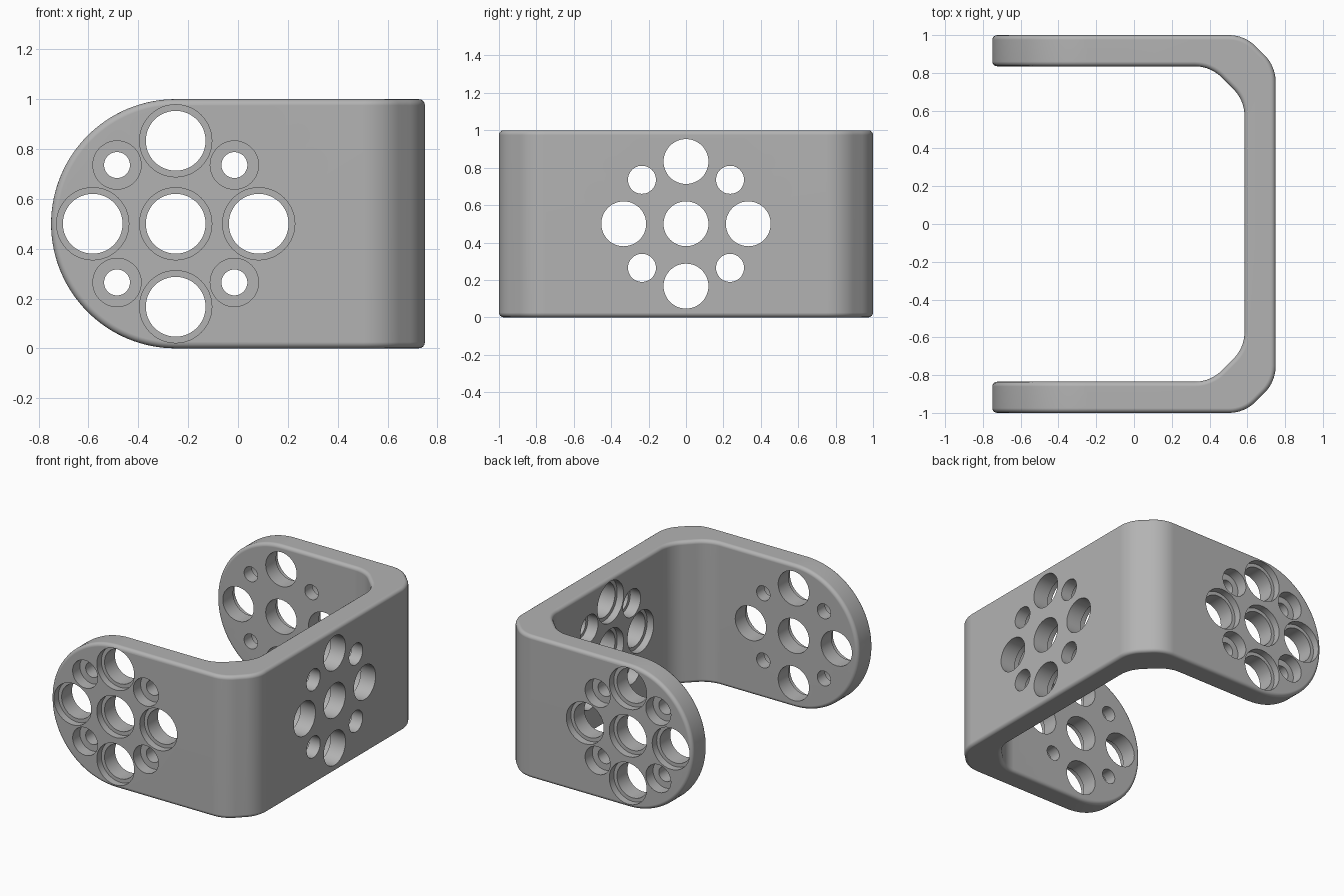
import bpy, bmesh, math
from mathutils import Vector

cube = bpy.data.objects.get("Cube")
if cube:
    bpy.data.objects.remove(cube)

mat = bpy.data.materials.new("plain grey")
mat.use_nodes = True
grey = (0.45, 0.45, 0.45, 1)
mat.diffuse_color = grey
mat.node_tree.nodes["Principled BSDF"].inputs["Base Color"].default_value = grey


def make_object(name, bm):
    bmesh.ops.recalc_face_normals(bm, faces=bm.faces)
    mesh = bpy.data.meshes.new(name)
    bm.to_mesh(mesh)
    bm.free()
    mesh.materials.append(mat)
    obj = bpy.data.objects.new(name, mesh)
    bpy.context.collection.objects.link(obj)
    return obj


def prism(name, points, depth):
    """Extrude a closed outline along a vector."""
    bm = bmesh.new()
    face = bm.faces.new([bm.verts.new(p) for p in points])
    new = bmesh.ops.extrude_face_region(bm, geom=[face])["geom"]
    moved = [v for v in new if isinstance(v, bmesh.types.BMVert)]
    bmesh.ops.translate(bm, verts=moved, vec=depth)
    return make_object(name, bm)


def rounded_path(points, radius, steps=8):
    """Round the inner corners of an open 2D path."""
    out = [points[0]]
    for a, b, c in zip(points, points[1:], points[2:]):
        d1, d2 = (b - a).normalized(), (c - b).normalized()
        turn = d1.angle(d2)
        start = b - d1 * radius * math.tan(turn / 2)
        side = (d2 - d1 * d1.dot(d2)).normalized()
        for i in range(steps + 1):
            t = turn * i / steps
            out.append(start + d1 * radius * math.sin(t)
                       + side * radius * (1 - math.cos(t)))
    return out + [points[-1]]


def channel_side(end_x, wall_x, wall_y, cut):
    """One side of the channel outline, with chamfered corners."""
    half = [(end_x, wall_y), (wall_x - cut, wall_y), (wall_x, wall_y - cut)]
    pts = half + [(x, -y) for x, y in reversed(half)]
    return rounded_path([Vector(p) for p in pts], 0.2)


def apply(obj, kind, **settings):
    mod = obj.modifiers.new(kind.title(), kind)
    for key, value in settings.items():
        setattr(mod, key, value)
    bpy.ops.object.modifier_apply(modifier=mod.name)


def boolean(obj, cutter, operation):
    apply(obj, "BOOLEAN", object=cutter, operation=operation, solver="EXACT")
    bpy.data.objects.remove(cutter)


# Bent channel, cut to its side silhouette with rounded arm ends
outline = channel_side(-0.75, 0.75, 1, 0.165)
outline += reversed(channel_side(-0.75, 0.585, 0.835, 0.18))
bracket = prism("bracket", [(p.x, p.y, -0.2) for p in outline], (0, 0, 1.4))
bpy.context.view_layer.objects.active = bracket
bracket.select_set(True)

arc = [math.pi * (0.5 + i / 64) for i in range(65)]
shape = [(-0.25 + 0.5 * math.cos(a), -1.2, 0.5 + 0.5 * math.sin(a)) for a in arc]
shape += [(1.2, -1.2, 0), (1.2, -1.2, 1)]
boolean(bracket, prism("silhouette_cutter", shape, (0, 2.4, 0)), "INTERSECT")
apply(bracket, "BEVEL", width=0.025, segments=4, limit_method="ANGLE",
      angle_limit=math.radians(40))


def add_bore(bm, centre, axis, side, steps):
    """Stepped round cutter; steps are (distance along axis, radius)."""
    rings = []
    up = Vector((0, 0, 1))
    for dist, radius in steps:
        ring = []
        for i in range(48):
            a = math.tau * i / 48
            ring.append(bm.verts.new(centre + axis * dist + side * radius * math.cos(a)
                                     + up * radius * math.sin(a)))
        rings.append(ring)
    for r1, r2 in zip(rings, rings[1:]):
        for i in range(48):
            j = (i + 1) % 48
            bm.faces.new((r1[i], r1[j], r2[j], r2[i]))
    bm.faces.new(rings[0])
    bm.faces.new(rings[-1])


def cut_pattern(centre, axis, small_radius):
    """Five large and four small counterbored holes in one plate."""
    centre, axis = Vector(centre), Vector(axis)
    side = axis.cross(Vector((0, 0, 1)))
    bm = bmesh.new()
    spots = [(0, 0, True)]
    for i in range(8):
        a = math.tau * i / 8
        spots.append((0.333 * math.cos(a), 0.333 * math.sin(a), i % 2 == 0))
    for u, v, large in spots:
        wide, narrow, depth = (0.145, 0.12, 0.05) if large else (0.097, small_radius, 0.08)
        add_bore(bm, centre + side * u + Vector((0, 0, v)), axis, side,
                 [(-0.05, wide), (depth, wide), (depth, narrow), (0.25, narrow)])
    boolean(bracket, make_object("hole_cutter", bm), "DIFFERENCE")


# Holes: arms are counterbored from outside, the web from inside
cut_pattern((-0.25, -1, 0.5), (0, 1, 0), 0.052)
cut_pattern((-0.25, 1, 0.5), (0, -1, 0), 0.052)
cut_pattern((0.585, 0, 0.5), (1, 0, 0), 0.075)

bpy.ops.object.shade_smooth_by_angle(angle=math.radians(30))
apply(bracket, "WEIGHTED_NORMAL", keep_sharp=True)
